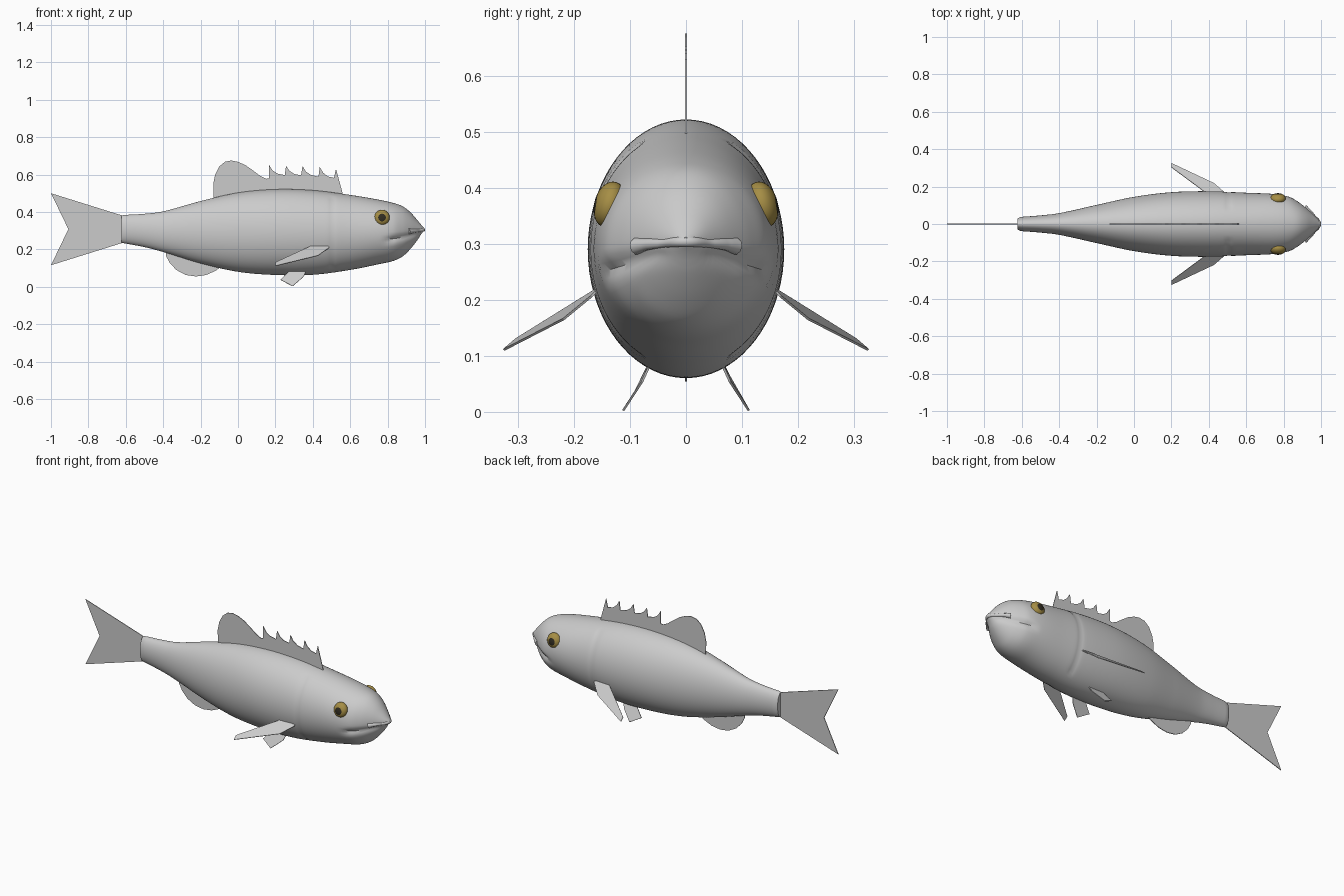
import bpy, bmesh, math

if "Cube" in bpy.data.objects:
    bpy.data.objects.remove(bpy.data.objects["Cube"])

# body stations: x, top z, bottom z, half width
ST = [(-.605, .384, .232, .038), (-.5, .39, .212, .046), (-.4, .403, .186, .058), (-.2, .458, .125, .102),
      (0, .503, .08, .145), (.2, .521, .063, .17), (.4, .516, .064, .175), (.6, .491, .09, .167),
      (.75, .466, .12, .16), (.83, .448, .138, .145), (.88, .43, .162, .117), (.92, .4, .2, .086),
      (.96, .355, .25, .05), (.985, .325, .288, .024), (.997, .312, .303, .006)]


def section(x):
    """Smooth (Hermite) interpolation of the stations at x."""
    n = len(ST)
    i = max(k for k in range(n - 1) if ST[k][0] <= x + 1e-9)

    def slope(k, c):
        a, b = ST[max(k - 1, 0)], ST[min(k + 1, n - 1)]
        return (b[c] - a[c]) / (b[0] - a[0])
    h = ST[i + 1][0] - ST[i][0]
    t = (x - ST[i][0]) / h
    return [ST[i][c] * (2*t**3 - 3*t**2 + 1) + ST[i + 1][c] * (3*t**2 - 2*t**3)
            + h * (slope(i, c) * (t**3 - 2*t**2 + t) + slope(i + 1, c) * (t**3 - t**2))
            for c in (1, 2, 3)]


def add(name, bm, mats=()):
    bmesh.ops.recalc_face_normals(bm, faces=bm.faces)
    me = bpy.data.meshes.new(name)
    bm.to_mesh(me)
    bm.free()
    ob = bpy.data.objects.new(name, me)
    bpy.context.collection.objects.link(ob)
    for m in mats:
        me.materials.append(m)
    return ob


def smooth(ob, angle=40):
    bpy.ops.object.select_all(action='DESELECT')
    ob.select_set(True)
    bpy.context.view_layer.objects.active = ob
    bpy.ops.object.shade_smooth_by_angle(angle=math.radians(angle))


def mirror_y(ob):
    ob.modifiers.new("mirror", 'MIRROR').use_axis = (False, True, False)


def fin(name, pts, thick=.004):
    """Thin blade from an outline; 2D points lie in the centre plane."""
    bm = bmesh.new()
    bm.faces.new([bm.verts.new(p if len(p) == 3 else (p[0], 0, p[1])) for p in pts])
    ob = add(name, bm)
    s = ob.modifiers.new("thickness", 'SOLIDIFY')
    s.thickness, s.offset = thick, 0
    return ob


def material(name, col):
    m = bpy.data.materials.new(name)
    m.diffuse_color = (*col, 1)
    m.use_nodes = True
    m.node_tree.nodes["Principled BSDF"].inputs["Base Color"].default_value = m.diffuse_color
    return m


# body with gill groove and mouth crease pressed into the loft
SEG, rings = 72, []
bm = bmesh.new()
xs = [-.605 + i * .015 for i in range(94)] + [.8 + i * .0075 for i in range(26)] + [.993, .997]
for x in xs:
    top, bot, w = section(x)
    mid, hz = (top + bot) / 2, (top - bot) / 2
    ring = []
    for k in range(SEG):
        a = 2 * math.pi * k / SEG
        y, z = w * math.cos(a), mid + hz * math.sin(a)
        s = 1
        if abs(math.sin(a)) < .9:
            s -= .022 * math.exp(-((x - .505) / .012) ** 2)
        if x > .77:
            line = .29 - .2 * max(0, .95 - x)
            fade = min(1, (x - .77) / .06) * min(1, (1 - x) / .04)
            s -= .10 * fade * math.exp(-((z - line + .012) / .014) ** 2)
        ring.append(bm.verts.new((x, y * s, mid + (z - mid) * s)))
    rings.append(ring)
# tail stump cap
cap = [bm.verts.new((-.622, v.co.y * .8, .308 + (v.co.z - .308) * .96)) for v in rings[0]]
rings.insert(0, cap)
for r, q in zip(rings, rings[1:]):
    for k in range(SEG):
        j = (k + 1) % SEG
        bm.faces.new((r[k], r[j], q[j], q[k]))
bm.faces.new(rings[0])
bm.faces.new(rings[-1])
smooth(add("body", bm))

# upper lip wrapping the snout
cu = bpy.data.curves.new("lip", 'CURVE')
cu.dimensions = '3D'
cu.bevel_depth, cu.bevel_resolution, cu.use_fill_caps = .009, 3, True
cu.resolution_u = 8
half = [(.912, .088, .296, 1.7), (.935, .07, .299, 1.2), (.962, .042, .301, .9)]
path = half + [(.99, 0, .304, 1.1)] + [(x, -y, z, r) for x, y, z, r in half[::-1]]
sp = cu.splines.new('BEZIER')
sp.bezier_points.add(len(path) - 1)
for p, (x, y, z, r) in zip(sp.bezier_points, path):
    p.co, p.radius = (x, y, z), r
    p.handle_left_type = p.handle_right_type = 'AUTO'
bpy.context.collection.objects.link(bpy.data.objects.new("lip", cu))

# eyes: flattened spheres with a dark pupil
bm = bmesh.new()
bmesh.ops.create_uvsphere(bm, u_segments=32, v_segments=24, radius=1)
for f in bm.faces:
    c = f.calc_center_median()
    f.material_index = 1 if math.hypot(c.x, c.y) < .46 else 0
for v in bm.verts:
    x, y, z = v.co
    v.co = (.77 + .041 * x, .136 + .028 * z - .006 * y, .37 + .041 * y)
eye = add("eyes", bm, [material("iris", (.38, .27, .06)), material("pupil", (.03, .025, .015))])
smooth(eye, 60)
mirror_y(eye)

# centre-line fins
fin("tail_fin", [(-.6, .375), (-1, .5), (-.907, .308), (-1, .115), (-.6, .24)])
fin("dorsal_fin", [(-.13, .45), (-.132, .55), (-.122, .6), (-.1, .643), (-.07, .668), (-.035, .675),
                   (.0, .668), (.04, .65), (.08, .622), (.12, .592), (.15, .577), (.165, .58),
                   (.165, .653), (.185, .622), (.21, .605), (.25, .597), (.257, .647), (.275, .62),
                   (.3, .603), (.337, .596), (.345, .646), (.363, .616), (.39, .598), (.43, .588),
                   (.437, .64), (.455, .61), (.48, .59), (.513, .582), (.524, .63), (.562, .49), (.5, .46)])
fin("anal_fin", [(-.39, .22), (-.385, .165), (-.365, .127), (-.33, .09), (-.28, .063), (-.225, .055),
                 (-.17, .063), (-.12, .085), (-.08, .115), (-.1, .16)])

# paired fins
mirror_y(fin("pectoral_fins", [(.4, .155, .222), (.49, .15, .225), (.485, .168, .207), (.427, .218, .166),
                               (.2, .325, .111), (.2, .303, .13)]))
mirror_y(fin("pelvic_fins", [(.28, .064, .09), (.365, .062, .09), (.352, .078, .055), (.292, .112, .003),
                             (.228, .09, .037)]))
